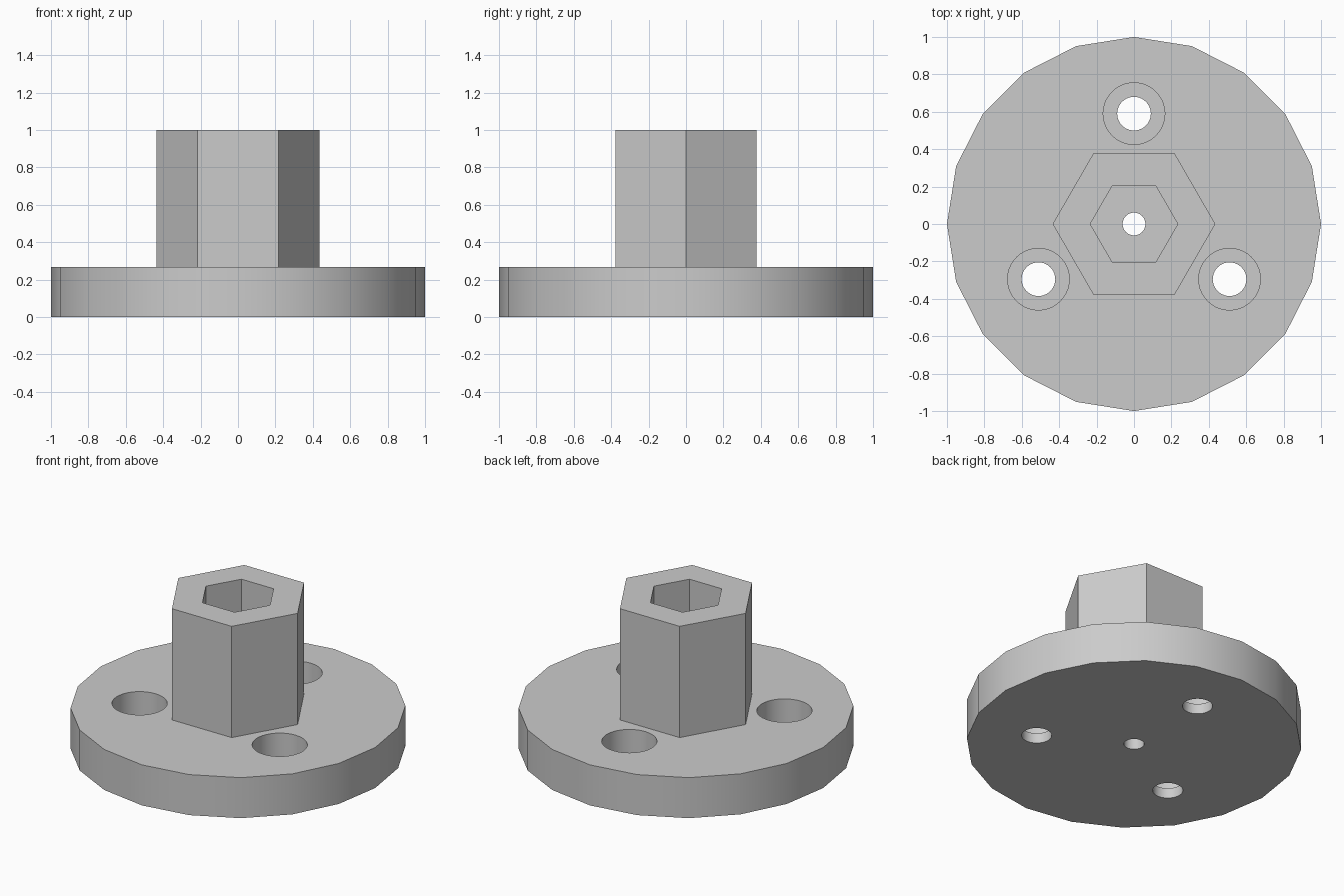
import bpy
from math import radians, cos, sin

cube = bpy.data.objects.get("Cube")
if cube:
    bpy.data.objects.remove(cube, do_unlink=True)

FLANGE_TOP = 0.267
BOLT_FLOOR = 0.067

grey = bpy.data.materials.new("light grey")
grey.use_nodes = True
grey.diffuse_color = (0.6, 0.6, 0.6, 1)
grey.node_tree.nodes["Principled BSDF"].inputs["Base Color"].default_value = (0.6, 0.6, 0.6, 1)


def prism(name, sides, radius, bottom, top, x=0, y=0):
    """Upright prism with a corner on the +x axis."""
    bpy.ops.mesh.primitive_cylinder_add(
        vertices=sides, radius=radius, depth=top - bottom,
        location=(x, y, (bottom + top) / 2), rotation=(0, 0, radians(90)))
    bpy.ops.object.transform_apply(location=True, rotation=True, scale=True)
    obj = bpy.context.object
    obj.name = name
    obj.data.materials.append(grey)
    return obj


def combine(target, tool, operation):
    """Apply a boolean and remove the helper."""
    mod = target.modifiers.new(tool.name, "BOOLEAN")
    mod.operation = operation
    mod.solver = "EXACT"
    mod.object = tool
    tool.hide_render = True
    bpy.context.view_layer.objects.active = target
    bpy.ops.object.modifier_apply(modifier=mod.name)
    bpy.data.objects.remove(tool, do_unlink=True)


# Twenty-sided flange with a hexagonal hub
body = prism("flanged_hub", 20, 1.0, 0, FLANGE_TOP)
combine(body, prism("hub", 6, 0.435, 0.1, 1.0), "UNION")

# Hexagonal socket and the narrow bore below it
combine(body, prism("socket", 6, 0.234, FLANGE_TOP, 1.1), "DIFFERENCE")
combine(body, prism("centre_bore", 32, 0.061, -0.1, 0.5), "DIFFERENCE")

# Three counterbored bolt holes
for angle in (90, 210, 330):
    x, y = 0.59 * cos(radians(angle)), 0.59 * sin(radians(angle))
    combine(body, prism("counterbore", 40, 0.165, BOLT_FLOOR, 0.5, x, y), "DIFFERENCE")
    combine(body, prism("bolt_hole", 40, 0.09, -0.1, 0.4, x, y), "DIFFERENCE")

# Smooth round walls, crisp rims and hexagon corners
bpy.ops.object.select_all(action="DESELECT")
body.select_set(True)
bpy.context.view_layer.objects.active = body
bpy.ops.object.shade_smooth_by_angle(angle=radians(30))
